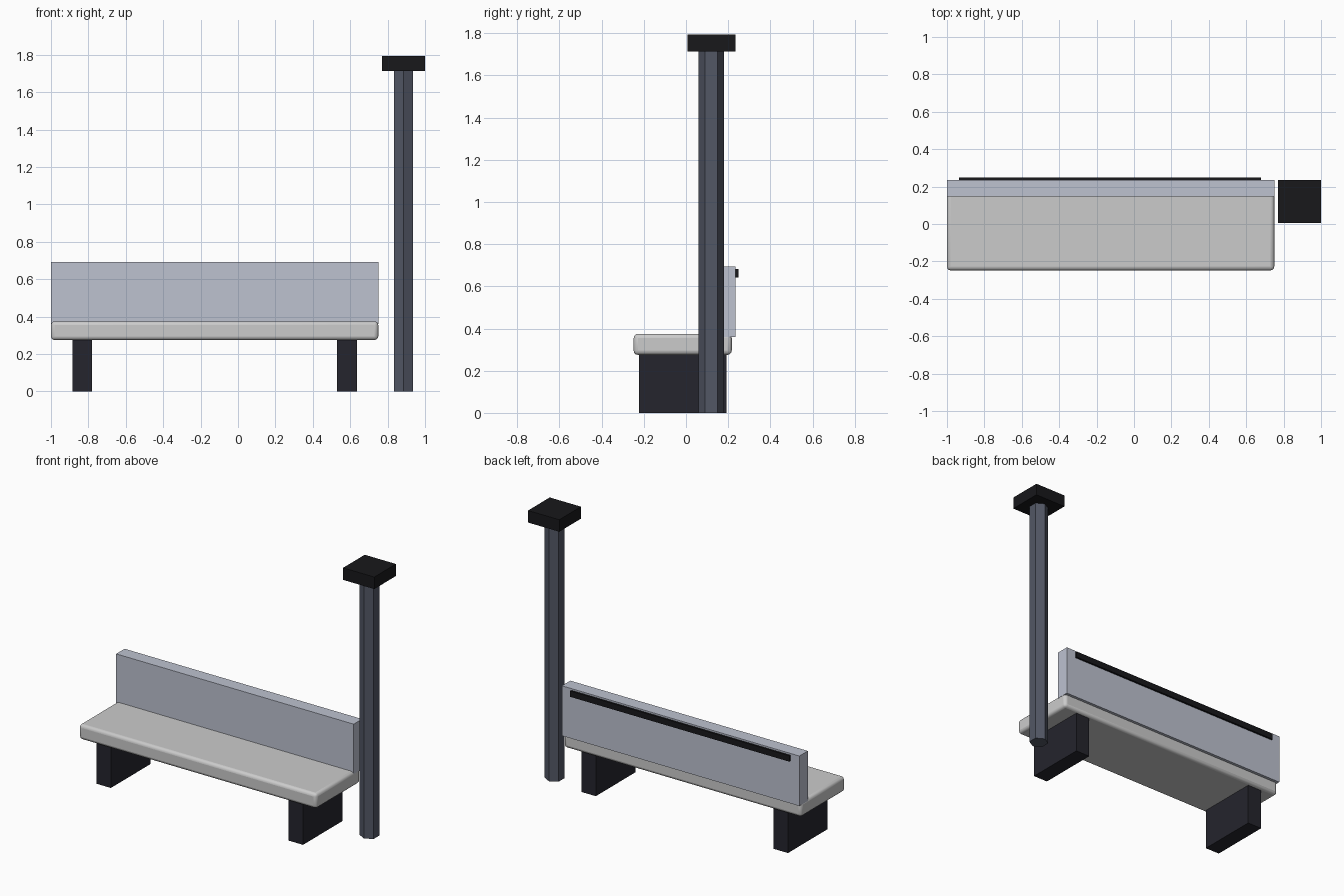
import bpy
import math

if "Cube" in bpy.data.objects:
    bpy.data.objects.remove(bpy.data.objects["Cube"])


def material(name, rgb):
    m = bpy.data.materials.new(name)
    m.diffuse_color = (*rgb, 1)
    m.use_nodes = True
    m.node_tree.nodes["Principled BSDF"].inputs["Base Color"].default_value = m.diffuse_color
    return m


SEAT = material("pale_stone", (0.65, 0.65, 0.67))
BACK = material("blue_grey", (0.51, 0.54, 0.63))
POST = material("slate", (0.085, 0.095, 0.13))
LEG = material("dark_slate", (0.018, 0.018, 0.026))
BLACK = material("black", (0.009, 0.009, 0.011))


def box(name, x, y, z, mat):
    """Box from its (min, max) extents on each axis."""
    spans = (x, y, z)
    bpy.ops.mesh.primitive_cube_add(size=1, location=[(a + b) / 2 for a, b in spans])
    ob = bpy.context.object
    ob.name = name
    ob.scale = [b - a for a, b in spans]
    bpy.ops.object.transform_apply(location=False, rotation=False, scale=True)
    ob.data.materials.append(mat)
    return ob


# Seat slab with softened edges
seat = box("seat", (-1, 0.75), (-0.248, 0.217), (0.275, 0.375), SEAT)
bevel = seat.modifiers.new("rounded_edges", "BEVEL")
bevel.width = 0.02
bevel.segments = 3
bpy.ops.object.shade_smooth_by_angle(angle=math.radians(35))

# Backrest and the dark strip on its rear
box("backrest", (-1, 0.75), (0.146, 0.235), (0.36, 0.693), BACK)
box("rear_strip", (-0.935, 0.68), (0.225, 0.248), (0.643, 0.682), BLACK)

# Two block legs, running slightly into the seat
for side, cx in (("left", -0.833), ("right", 0.583)):
    box(side + "_leg", (cx - 0.053, cx + 0.053), (-0.224, 0.192), (0, 0.285), LEG)

# Hexagonal post with a flat square cap
bpy.ops.mesh.primitive_cylinder_add(vertices=6, radius=0.06, depth=1.72,
                                    location=(0.885, 0.12, 0.86))
post = bpy.context.object
post.name = "post"
post.data.materials.append(POST)
box("post_cap", (0.77, 1), (0.006, 0.234), (1.713, 1.793), BLACK)
